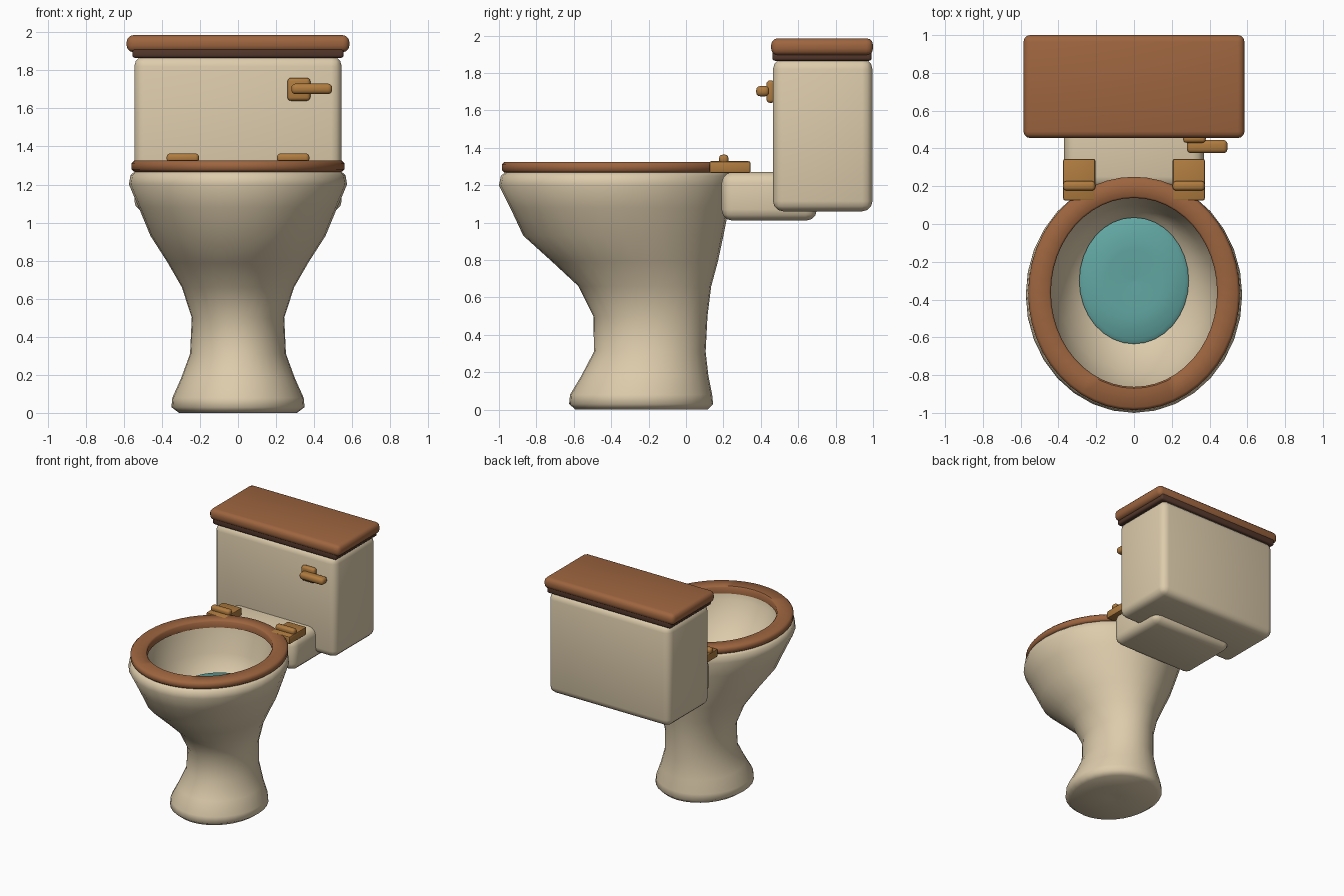
import bpy, bmesh, math

if "Cube" in bpy.data.objects:
    bpy.data.objects.remove(bpy.data.objects["Cube"], do_unlink=True)


def material(name, rgb):
    m = bpy.data.materials.new(name)
    m.use_nodes = True
    col = (*rgb, 1)
    m.diffuse_color = col
    bsdf = m.node_tree.nodes["Principled BSDF"]
    bsdf.inputs["Base Color"].default_value = col
    bsdf.inputs["Roughness"].default_value = 0.6
    return m


CREAM = material("cream ceramic", (0.72, 0.60, 0.41))
WOOD = material("warm wood", (0.34, 0.13, 0.05))
DARK = material("dark wood", (0.09, 0.04, 0.025))
BRASS = material("brass", (0.43, 0.20, 0.05))
WATER = material("teal water", (0.12, 0.38, 0.36))


def finish(name, bm, mat, angle):
    bmesh.ops.recalc_face_normals(bm, faces=bm.faces)
    mesh = bpy.data.meshes.new(name)
    bm.to_mesh(mesh)
    bm.free()
    mesh.materials.append(mat)
    ob = bpy.data.objects.new(name, mesh)
    bpy.context.collection.objects.link(ob)
    bpy.ops.object.select_all(action="DESELECT")
    ob.select_set(True)
    bpy.context.view_layer.objects.active = ob
    bpy.ops.object.shade_smooth_by_angle(angle=math.radians(angle))
    return ob


def loft(name, rings, mat, angle=60, closed=False, segments=32):
    """Skin elliptical rings given as (z, half width, front y, back y)."""
    bm = bmesh.new()
    loops = []
    for z, rx, y0, y1 in rings:
        loops.append([bm.verts.new((rx * math.cos(a), (y0 + y1) / 2 + (y1 - y0) / 2 * math.sin(a), z))
                      for a in (2 * math.pi * i / segments for i in range(segments))])
    pairs = list(zip(loops, loops[1:]))
    if closed:
        pairs.append((loops[-1], loops[0]))
    for a, b in pairs:
        for i in range(segments):
            j = (i + 1) % segments
            bm.faces.new((a[i], a[j], b[j], b[i]))
    if not closed:
        bm.faces.new(loops[0])
        bm.faces.new(loops[-1])
    return finish(name, bm, mat, angle)


def box(name, xs, ys, zs, mat, bevel, segments=3):
    bm = bmesh.new()
    bmesh.ops.create_cube(bm, size=1)
    for v in bm.verts:
        v.co = [lo + (hi - lo) * (c + 0.5) for c, (lo, hi) in zip(v.co, (xs, ys, zs))]
    bmesh.ops.bevel(bm, geom=bm.edges[:], offset=bevel, segments=segments,
                    profile=0.5, affect="EDGES", clamp_overlap=True)
    return finish(name, bm, mat, 40)


# Pedestal and bowl: outside from the foot up, over the rim, then down the inside
loft("bowl", [
    (0.01, 0.05, -0.30, -0.20),
    (0.0, 0.31, -0.59, 0.115),
    (0.03, 0.35, -0.625, 0.145),
    (0.08, 0.345, -0.62, 0.14),
    (0.18, 0.30, -0.56, 0.12),
    (0.31, 0.252, -0.492, 0.105),
    (0.50, 0.243, -0.495, 0.115),
    (0.66, 0.295, -0.575, 0.135),
    (0.79, 0.37, -0.715, 0.17),
    (0.93, 0.46, -0.87, 0.20),
    (1.08, 0.522, -0.94, 0.23),
    (1.20, 0.573, -1.0, 0.25),
    (1.25, 0.565, -0.99, 0.245),
    (1.27, 0.54, -0.965, 0.235),
    (1.27, 0.45, -0.87, 0.15),
    (1.22, 0.44, -0.86, 0.14),
    (1.08, 0.40, -0.78, 0.10),
    (0.95, 0.32, -0.67, 0.06),
    (0.85, 0.18, -0.50, -0.10)], CREAM)

# Water with a slight dome and a dimple in the middle
loft("water", [
    (0.925, 0.28, -0.62, 0.02),
    (0.95, 0.29, -0.635, 0.035),
    (0.965, 0.27, -0.61, 0.01),
    (0.975, 0.15, -0.47, -0.13),
    (0.96, 0.01, -0.31, -0.29)], WATER)

# Seat ring with rounded edges
loft("seat", [
    (1.267, 0.545, -0.97, 0.235),
    (1.28, 0.56, -0.985, 0.25),
    (1.31, 0.56, -0.985, 0.25),
    (1.325, 0.545, -0.97, 0.235),
    (1.325, 0.45, -0.87, 0.147),
    (1.315, 0.44, -0.862, 0.138),
    (1.267, 0.44, -0.862, 0.138)], WOOD, angle=50, closed=True, segments=48)

# Ceramic shelf joining bowl and tank
box("tank_shelf", (-0.37, 0.37), (0.19, 0.70), (1.01, 1.27), CREAM, 0.06)

# Tank and its stepped lid
box("tank", (-0.545, 0.545), (0.465, 0.997), (1.06, 1.875), CREAM, 0.055)
box("lid_trim", (-0.555, 0.555), (0.462, 0.993), (1.865, 1.925), DARK, 0.015)
box("lid", (-0.585, 0.585), (0.455, 1.0), (1.895, 1.985), WOOD, 0.035)

# Seat hinges: a plate with a pin across it on each side
for side, s in (("left", 1), ("right", -1)):
    xs = sorted((s * 0.205, s * 0.375))
    box(side + "_hinge_plate", xs, (0.125, 0.345), (1.265, 1.328), BRASS, 0.01, 2)
    box(side + "_hinge_pin", xs, (0.177, 0.227), (1.315, 1.363), BRASS, 0.018)

# Flush handle
box("handle_plate", (0.26, 0.38), (0.43, 0.475), (1.64, 1.76), BRASS, 0.018)
box("handle_lever", (0.28, 0.495), (0.375, 0.445), (1.675, 1.73), BRASS, 0.022)
